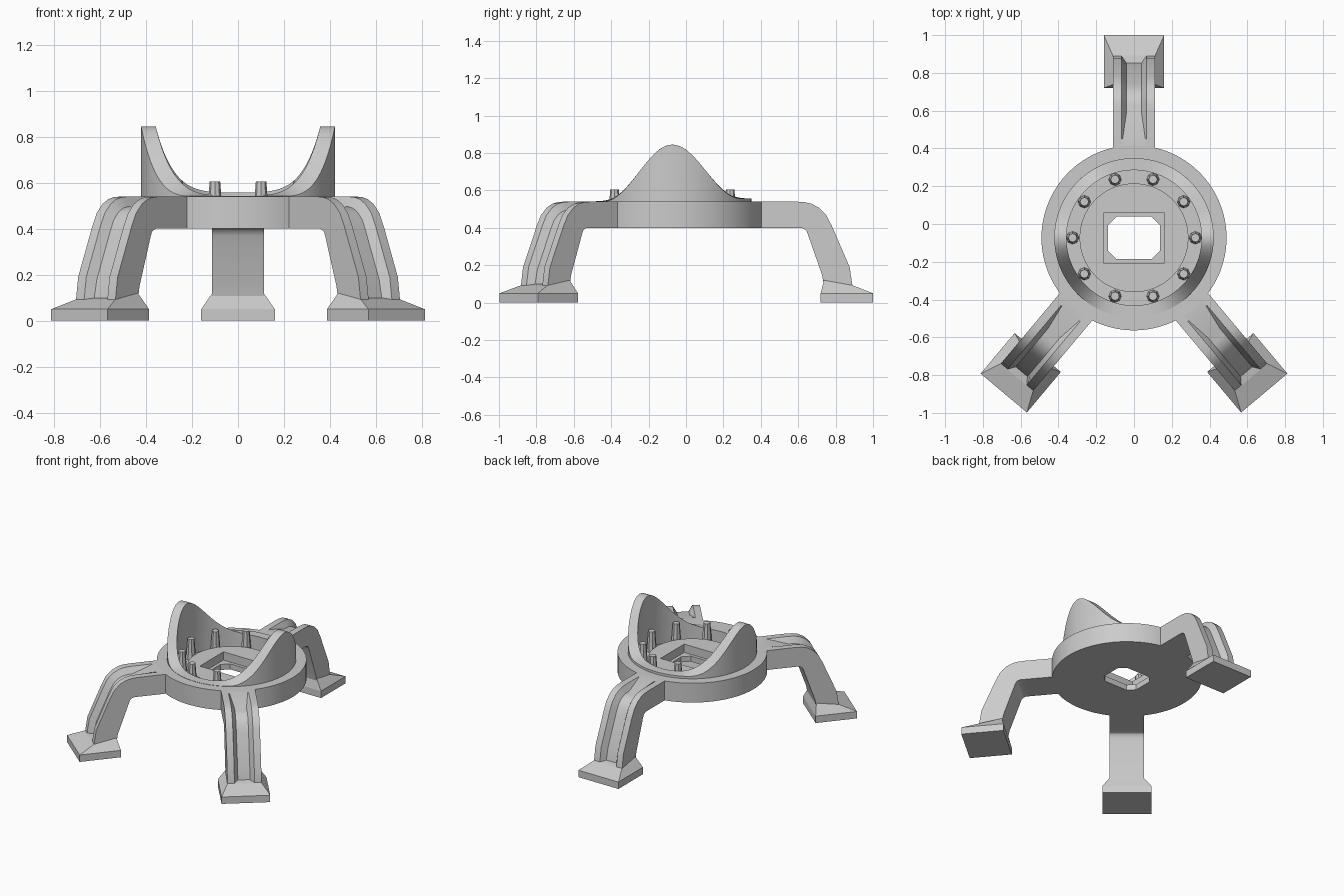
import bpy, bmesh, math
from mathutils import Matrix

if "Cube" in bpy.data.objects:
    bpy.data.objects.remove(bpy.data.objects["Cube"])

CY = -0.073          # centre of the round body along y


def make_object(name, bm, angle=30):
    bmesh.ops.recalc_face_normals(bm, faces=bm.faces)
    me = bpy.data.meshes.new(name)
    bm.to_mesh(me)
    bm.free()
    ob = bpy.data.objects.new(name, me)
    bpy.context.collection.objects.link(ob)
    bpy.ops.object.select_all(action='DESELECT')
    ob.select_set(True)
    bpy.context.view_layer.objects.active = ob
    if angle:
        bpy.ops.object.shade_smooth_by_angle(angle=math.radians(angle))
    return ob


def loft(bm, rings):
    """Skin a list of closed point loops and cap both ends."""
    vs = [[bm.verts.new(p) for p in r] for r in rings]
    n = len(vs[0])
    for a, b in zip(vs, vs[1:]):
        for i in range(n):
            j = (i + 1) % n
            bm.faces.new((a[i], a[j], b[j], b[i]))
    bm.faces.new(vs[0])
    bm.faces.new(vs[-1])


def prism(name, outline, z0, z1):
    bm = bmesh.new()
    loft(bm, [[(x, y + CY, z) for x, y in outline] for z in (z0, z1)])
    ob = make_object(name, bm, 0)
    ob.hide_render = True
    return ob


# Round body: lathe whose raised rim swells into two side wings
def rim_height(y):
    base = 0.557 if y > 0 else 0.542
    t = min(abs(y) / 0.365, 1)
    return base + (0.845 - base) * (0.5 + 0.5 * math.cos(math.pi * t))


def circle(r, height, n=128):
    pts = []
    for i in range(n):
        a = 2 * math.pi * i / n
        x, y = r * math.cos(a), r * math.sin(a)
        pts.append((x, y + CY, height(y) if callable(height) else height))
    return pts


bm = bmesh.new()
loft(bm, [circle(r, h) for r, h in (
    (0.49, 0.40), (0.49, 0.54), (0.422, 0.54), (0.422, rim_height),
    (0.358, rim_height), (0.358, 0.46), (0.288, 0.46), (0.288, 0.50))])
body = make_object("round_body", bm)

# Square pocket with a chamfered opening through its floor
w, d, c = 0.137, 0.113, 0.045
octagon = [(w, d - c), (w - c, d), (c - w, d), (-w, d - c),
           (-w, c - d), (c - w, -d), (w - c, -d), (w, c - d)]
square = [(0.16, 0.135), (-0.16, 0.135), (-0.16, -0.135), (0.16, -0.135)]
for cutter in (prism("pocket_cutter", square, 0.44, 0.7),
               prism("opening_cutter", octagon, 0.3, 0.6)):
    mod = body.modifiers.new("cut", 'BOOLEAN')
    mod.operation = 'DIFFERENCE'
    mod.solver = 'EXACT'
    mod.object = cutter
    bpy.context.view_layer.objects.active = body
    bpy.ops.object.modifier_apply(modifier=mod.name)
    bpy.data.objects.remove(cutter)

# Ring of ten tapered bolts
for i in range(10):
    a = math.radians(36 * i)
    bm = bmesh.new()
    bmesh.ops.create_cone(
        bm, cap_ends=True, segments=8, radius1=0.034, radius2=0.023, depth=0.15,
        matrix=Matrix.Translation((0.325 * math.cos(a), 0.325 * math.sin(a) + CY, 0.53)))
    make_object(f"bolt_{i + 1}", bm)

# Leg stations along +y: top (y, z), underside (y, z), channel depth
STATIONS = [
    (0.37, 0.54, 0.37, 0.40, 0), (0.45, 0.54, 0.45, 0.40, 0),
    (0.59, 0.54, 0.58, 0.40, 0.042), (0.635, 0.537, 0.615, 0.40, 0.042),
    (0.67, 0.529, 0.632, 0.395, 0.042), (0.71, 0.508, 0.643, 0.385, 0.042),
    (0.75, 0.468, 0.650, 0.37, 0.042), (0.78, 0.41, 0.662, 0.335, 0.042),
    (0.875, 0.19, 0.727, 0.15, 0.042), (0.89, 0.09, 0.74, 0.08, 0.035)]


def leg_section(ty, tz, by, bz, depth):
    k = depth / math.hypot(by - ty, bz - tz)
    fy, fz = ty + (by - ty) * k, tz + (bz - tz) * k
    fx = 0.04 if depth else 0.06
    return [(-0.112, by, bz), (0.112, by, bz), (0.112, ty, tz), (0.066, ty, tz),
            (fx, fy, fz), (-fx, fy, fz), (-0.066, ty, tz), (-0.112, ty, tz)]


def foot_ring(hw, y0, z0, y1, z1):
    return [(-hw, y0, z0), (hw, y0, z0), (hw, y1, z1), (-hw, y1, z1)]


# Three channelled legs with tapered feet
for name, turn in (("back", 0), ("front_right", -140), ("front_left", 140)):
    spin = (Matrix.Translation((0, CY, 0)) @ Matrix.Rotation(math.radians(turn), 4, 'Z')
            @ Matrix.Translation((0, -CY, 0)))
    bm = bmesh.new()
    loft(bm, [leg_section(*s) for s in STATIONS])
    bm.transform(spin)
    make_object(name + "_leg", bm, 25)

    bm = bmesh.new()
    loft(bm, [foot_ring(0.16, 0.72, 0, 1.0, 0), foot_ring(0.16, 0.72, 0.05, 1.0, 0.05),
              foot_ring(0.112, 0.738, 0.12, 0.892, 0.092)])
    bm.transform(spin)
    make_object(name + "_foot", bm, 0)
